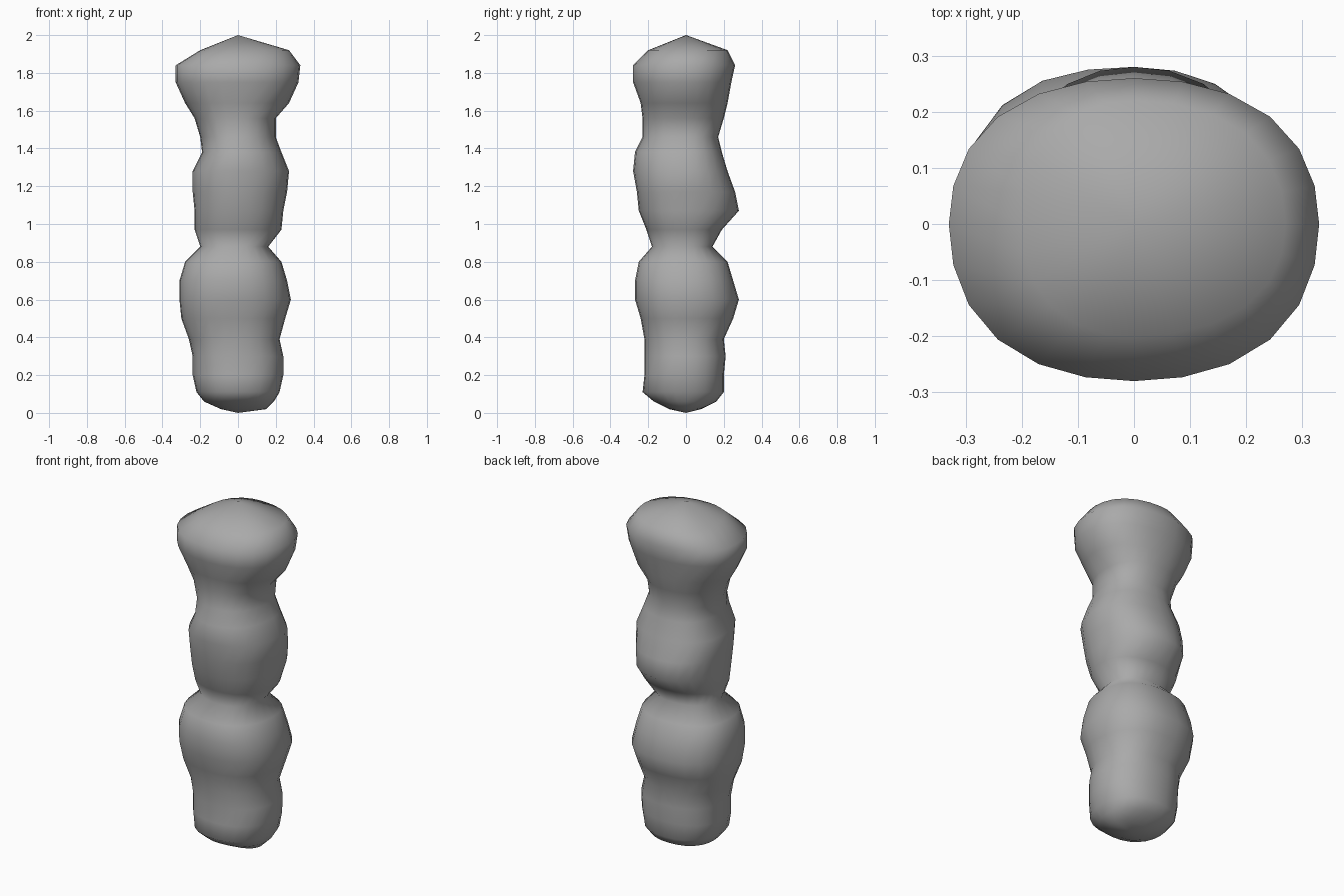
import bpy
import bmesh
from math import cos, sin, tau

SEGMENTS = 24

# Cross-sections from bottom to top: height, then reach to right, left, front, back
SECTIONS = [
    (.02, .09, .15, .09, .08),
    (.06, .18, .19, .17, .16),
    (.11, .22, .22, .23, .20),
    (.20, .24, .24, .22, .20),
    (.30, .24, .24, .22, .21),
    (.39, .26, .22, .22, .20),
    (.50, .30, .25, .24, .25),
    (.60, .31, .28, .27, .28),
    (.70, .31, .26, .27, .25),
    (.80, .28, .23, .25, .22),
    (.88, .20, .16, .18, .14),
    (.97, .23, .23, .21, .19),
    (1.07, .23, .24, .25, .28),
    (1.17, .24, .26, .26, .26),
    (1.28, .24, .27, .28, .22),
    (1.38, .19, .23, .27, .19),
    (1.46, .20, .20, .23, .17),
    (1.56, .23, .20, .23, .20),
    (1.64, .28, .27, .24, .22),
    (1.75, .33, .32, .28, .24),
    (1.84, .33, .33, .28, .26),
    (1.92, .20, .27, .20, .22),
]


def make_material(name, color):
    mat = bpy.data.materials.new(name)
    mat.use_nodes = True
    mat.diffuse_color = color
    for node in mat.node_tree.nodes:
        if node.type == 'BSDF_PRINCIPLED':
            node.inputs["Base Color"].default_value = color
            node.inputs["Roughness"].default_value = .8
    return mat


def add_section(bm, height, right, left, front, back):
    """Lopsided oval ring, slightly squared on its diagonals."""
    ring = []
    for i in range(SEGMENTS):
        angle = tau * i / SEGMENTS
        c, s = cos(angle), sin(angle)
        swell = 1 + .04 * sin(2 * angle) ** 2
        # the lower bulge leans toward the right side
        if .4 < height < .85 and c < 0:
            swell += .03 * sin(2 * angle) ** 2
        x = c * (left if c > 0 else right) * swell
        y = s * (back if s > 0 else front) * swell
        ring.append(bm.verts.new((x, y, height)))
    return ring


def bridge(bm, lower, upper):
    for i in range(SEGMENTS):
        j = (i + 1) % SEGMENTS
        bm.faces.new((lower[i], lower[j], upper[j], upper[i]))


def close_end(bm, ring, tip, top):
    for i in range(SEGMENTS):
        a, b = ring[i], ring[(i + 1) % SEGMENTS]
        bm.faces.new((a, b, tip) if top else (b, a, tip))


cube = bpy.data.objects.get("Cube")
if cube:
    bpy.data.objects.remove(cube, do_unlink=True)

# Lumpy column lofted through its cross-sections
bm = bmesh.new()
rings = [add_section(bm, *section) for section in SECTIONS]
for lower, upper in zip(rings, rings[1:]):
    bridge(bm, lower, upper)

# Blunt foot and shallow conical crown
close_end(bm, rings[0], bm.verts.new((0, 0, 0)), False)
close_end(bm, rings[-1], bm.verts.new((0, 0, 2)), True)
for face in bm.faces:
    face.smooth = True

mesh = bpy.data.meshes.new("lumpy_column")
bm.to_mesh(mesh)
bm.free()
mesh.materials.append(make_material("stone grey", (.4, .4, .4, 1)))
column = bpy.data.objects.new("lumpy_column", mesh)
bpy.context.collection.objects.link(column)
